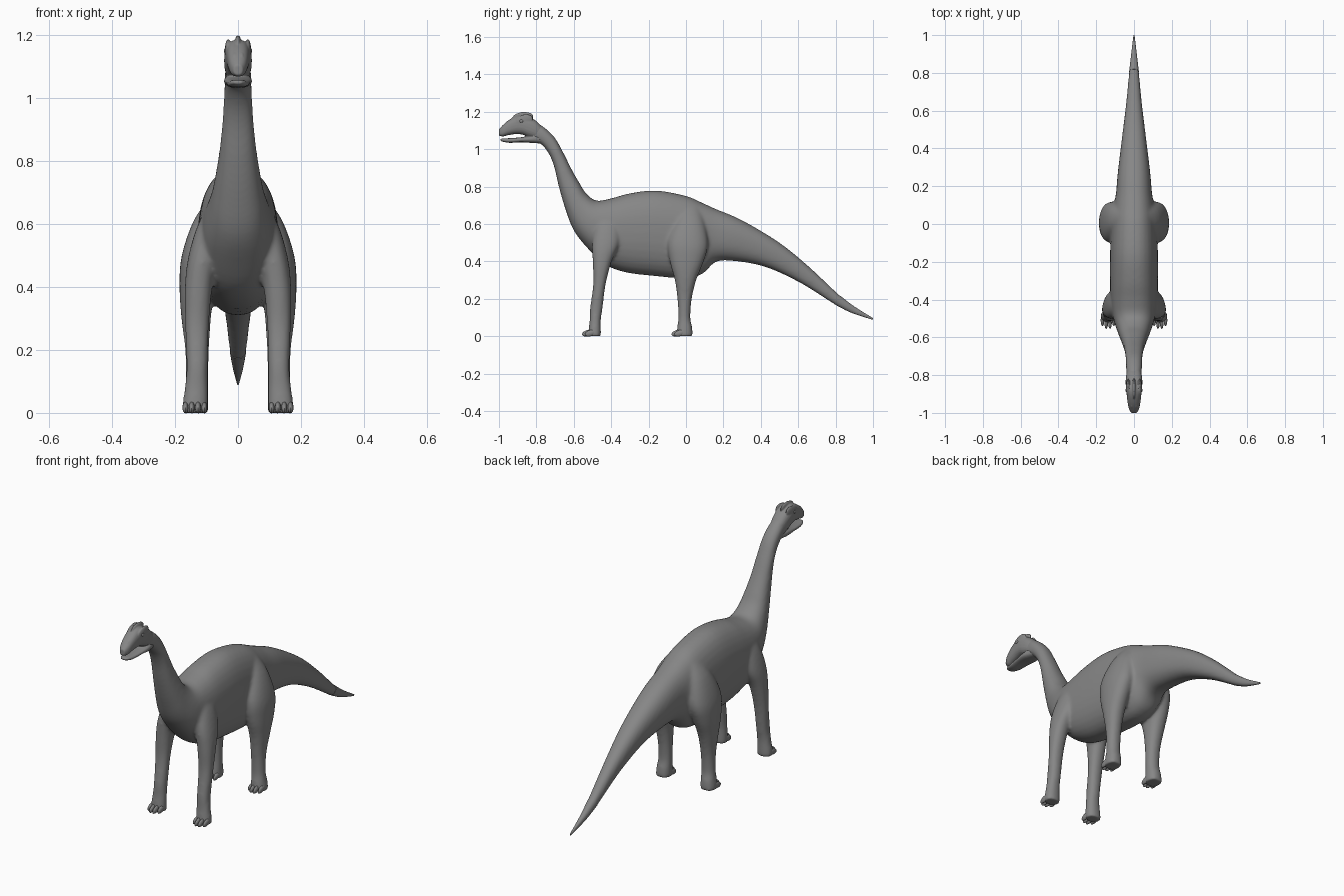
import bpy, bmesh, math
from mathutils import Matrix, Vector

if "Cube" in bpy.data.objects:
    bpy.data.objects.remove(bpy.data.objects["Cube"])

GREY = bpy.data.materials.new("dark_grey")
GREY.diffuse_color = (.24, .24, .24, 1)
GREY.use_nodes = True
GREY.node_tree.nodes["Principled BSDF"].inputs["Base Color"].default_value = GREY.diffuse_color


def shade(ob, angle=50):
    bpy.ops.object.select_all(action='DESELECT')
    ob.select_set(True)
    bpy.context.view_layer.objects.active = ob
    bpy.ops.object.shade_smooth_by_angle(angle=math.radians(angle))


def finish(name, bm, mirror=False):
    bmesh.ops.recalc_face_normals(bm, faces=bm.faces)
    if mirror:
        copy = bmesh.ops.duplicate(bm, geom=bm.verts[:] + bm.edges[:] + bm.faces[:])["geom"]
        for v in copy:
            if isinstance(v, bmesh.types.BMVert):
                v.co.x *= -1
        bmesh.ops.reverse_faces(bm, faces=[f for f in copy if isinstance(f, bmesh.types.BMFace)])
    me = bpy.data.meshes.new(name)
    bm.to_mesh(me)
    bm.free()
    me.materials.append(GREY)
    ob = bpy.data.objects.new(name, me)
    bpy.context.collection.objects.link(ob)
    shade(ob)
    return ob


def smooth_rows(rows, steps):
    # Catmull-Rom through the section rows
    out = []
    for i in range(len(rows) - 1):
        p0, p1, p2, p3 = (rows[max(0, min(len(rows) - 1, i + k))] for k in (-1, 0, 1, 2))
        for s in range(steps):
            t = s / steps
            out.append([0.5 * (2 * b + (c - a) * t + (2 * a - 5 * b + 4 * c - d) * t * t
                               + (3 * b - a - 3 * c + d) * t ** 3)
                        for a, b, c, d in zip(p0, p1, p2, p3)])
    return out + [list(rows[-1])]


def loft(name, rows, mirror=False, n=32, power=2.2, steps=4):
    # row: centre x, first edge (y, z), opposite edge (y, z), half width
    bm = bmesh.new()
    rings = []
    for x, y1, z1, y2, z2, w in smooth_rows(rows, steps):
        mid = Vector((x, (y1 + y2) / 2, (z1 + z2) / 2))
        half = Vector((0, (y1 - y2) / 2, (z1 - z2) / 2))
        ring = []
        for k in range(n):
            a = 2 * math.pi * k / n
            c, s = (math.copysign(abs(v) ** (2 / power), v) for v in (math.cos(a), math.sin(a)))
            ring.append(bm.verts.new(mid + half * c + Vector((w * s, 0, 0))))
        rings.append(ring)
    for r, q in zip(rings, rings[1:]):
        for k in range(n):
            bm.faces.new((r[k], r[(k + 1) % n], q[(k + 1) % n], q[k]))
    bm.faces.new(rings[0])
    bm.faces.new(rings[-1])
    return finish(name, bm, mirror)


def blobs(name, items, mirror=True):
    # item: centre, radii, tilt about x
    bm = bmesh.new()
    for centre, radii, tilt in items:
        m = Matrix.Translation(centre) @ Matrix.Rotation(tilt, 4, 'X') @ Matrix.Diagonal((*radii, 1))
        bmesh.ops.create_uvsphere(bm, u_segments=16, v_segments=10, radius=1, matrix=m)
    return finish(name, bm, mirror)


def fuse(name, parts, voxel, rounds):
    # Merge overlapping parts into one blended skin
    bpy.ops.object.select_all(action='DESELECT')
    for p in parts:
        p.select_set(True)
    ob = bpy.context.view_layer.objects.active = parts[0]
    bpy.ops.object.join()
    ob.name = name
    rm = ob.modifiers.new("remesh", 'REMESH')
    rm.mode, rm.voxel_size, rm.use_smooth_shade = 'VOXEL', voxel, True
    sm = ob.modifiers.new("smooth", 'SMOOTH')
    sm.factor, sm.iterations = .5, rounds
    bpy.ops.object.modifier_apply(modifier=rm.name)
    bpy.ops.object.modifier_apply(modifier=sm.name)
    shade(ob, 70)


# Tail, trunk and neck
tail_end = [(0, 1.0, .097, .998, .088, .003), (0, .90, .159, .88, .127, .016),
            (0, .82, .22, .79, .173, .026)]
trunk = loft("trunk", tail_end + [
    (0, .66, .37, .61, .286, .042),
    (0, .50, .50, .42, .372, .063), (0, .30, .62, .24, .404, .086),
    (0, .16, .68, .155, .395, .096), (0, .09, .712, .09, .335, .110),
    (0, 0, .75, 0, .310, .120), (0, -.16, .779, -.18, .323, .127),
    (0, -.30, .764, -.33, .343, .127), (0, -.40, .737, -.44, .388, .122),
    (0, -.48, .725, -.53, .475, .108), (0, -.535, .765, -.60, .565, .087),
    (0, -.57, .82, -.645, .68, .071), (0, -.61, .89, -.68, .80, .057),
    (0, -.655, .98, -.706, .91, .048), (0, -.70, 1.06, -.736, .98, .044),
    (0, -.757, 1.116, -.78, 1.03, .042), (0, -.81, 1.15, -.83, 1.04, .038)], power=2.3)

# Legs, with their tops buried in the trunk
hind = loft("hind_leg", [
    (.045, .01, .72, .07, .70, .02), (.084, -.05, .63, .10, .61, .052),
    (.117, -.097, .51, .118, .49, .062), (.130, -.087, .40, .095, .40, .056),
    (.133, -.060, .30, .055, .30, .047), (.130, -.046, .20, .031, .20, .038),
    (.130, -.041, .10, .023, .10, .036), (.133, -.047, .05, .033, .05, .039),
    (.135, -.052, 0, .037, 0, .042)], mirror=True, n=24)
front = loft("front_leg", [
    (.04, -.45, .70, -.38, .70, .02), (.084, -.48, .61, -.355, .61, .038),
    (.110, -.502, .50, -.355, .50, .047), (.125, -.499, .40, -.397, .40, .044),
    (.130, -.496, .28, -.429, .28, .038), (.130, -.513, .15, -.446, .15, .034),
    (.132, -.515, .09, -.455, .09, .036), (.135, -.520, .04, -.455, .04, .040),
    (.137, -.523, 0, -.454, 0, .042)], mirror=True, n=24)
fuse("body", [trunk, hind, front], .0075, 14)
loft("tail_tip", tail_end)

# Toes
for name, y, x in (("hind_toes", -.050, .135), ("front_toes", -.528, .137)):
    blobs(name, [((x + dx, y + 3.5 * abs(dx) ** 1.5, .017), (.0095, .032, .0165), .3)
                 for dx in (-.030, -.010, .010, .030)])

# Head
skull = loft("skull", [(0, y, t, y, b, w) for y, t, b, w in (
    (-.76, 1.11, 1.05, .03), (-.80, 1.150, 1.052, .041), (-.84, 1.174, 1.064, .044),
    (-.875, 1.185, 1.078, .042), (-.91, 1.178, 1.081, .038), (-.95, 1.154, 1.075, .033),
    (-.98, 1.128, 1.068, .026), (-1.001, 1.105, 1.073, .014))], n=24, power=2.5)
jaw = loft("lower_jaw", [(0, y, t, y, b, w) for y, t, b, w in (
    (-.76, 1.08, 1.03, .03), (-.82, 1.075, 1.033, .044), (-.88, 1.064, 1.037, .040),
    (-.94, 1.059, 1.034, .033), (-.975, 1.058, 1.039, .025), (-.992, 1.055, 1.045, .013))],
    n=24, power=2.5)
crest = blobs("crest", [((0, -.872, 1.171), (.011, .056, .028), .1)], mirror=False)
brows = blobs("brow_ridges", [((.031, -.868, 1.152), (.011, .052, .032), .35)])
nostrils = blobs("nostrils", [((.012, -.962, 1.132), (.007, .020, .010), .7)])
fuse("head", [skull, jaw, crest, brows, nostrils], .003, 5)
blobs("eyes", [((.039, -.88, 1.150), (.006, .010, .009), 0)])
